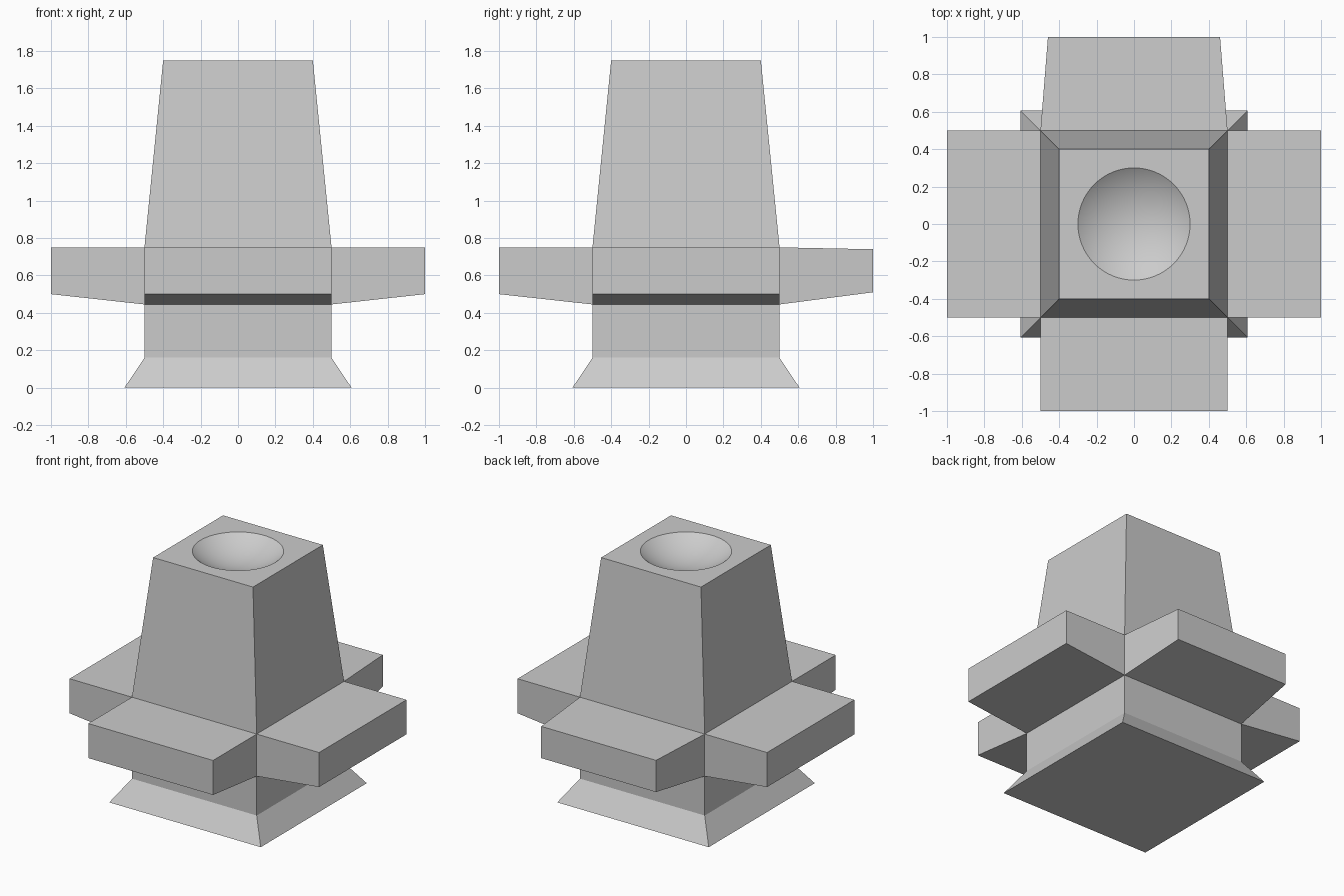
import bpy, bmesh
from mathutils import Vector

if "Cube" in bpy.data.objects:
    bpy.data.objects.remove(bpy.data.objects["Cube"])

# Square sections of the pedestal, bottom to top: (z, half width)
sections = [(0, 0.607), (0.16, 0.5), (0.445, 0.5), (0.75, 0.5), (1.75, 0.4)]
ARM_BAND = 2          # arms grow from the band above this section
corners = [(-1, -1), (1, -1), (1, 1), (-1, 1)]

bm = bmesh.new()
rings = [[bm.verts.new((x * h, y * h, z)) for x, y in corners] for z, h in sections]
bm.faces.new(rings[0][::-1])
bm.faces.new(rings[-1])
arm_faces = []
for level, (low, high) in enumerate(zip(rings, rings[1:])):
    for i in range(4):
        j = (i + 1) % 4
        face = bm.faces.new((low[i], low[j], high[j], high[i]))
        if level == ARM_BAND:
            arm_faces.append(face)
bm.normal_update()

# Four arms, each with an underside rising outward
for face in arm_faces:
    out = face.normal.copy()
    tip = bmesh.ops.extrude_discrete_faces(bm, faces=[face])["faces"][0]
    for v in tip.verts:
        v.co += out * 0.5
        v.co.z = max(v.co.z, 0.5)
    # The back arm narrows slightly towards its end
    if out.y > 0.5:
        centre = tip.calc_center_median()
        for v in tip.verts:
            v.co = centre + (v.co - centre) * 0.92

bmesh.ops.remove_doubles(bm, verts=bm.verts, dist=1e-5)
bmesh.ops.recalc_face_normals(bm, faces=bm.faces)
mesh = bpy.data.meshes.new("pedestal")
bm.to_mesh(mesh)
bm.free()
pedestal = bpy.data.objects.new("pedestal", mesh)
bpy.context.collection.objects.link(pedestal)

# Shallow round bowl in the top
bpy.ops.mesh.primitive_uv_sphere_add(segments=64, ring_count=64, radius=0.5,
                                     location=(0, 0, 2.15))
cutter = bpy.context.object
cutter.name = "bowl_cutter"
cutter.hide_render = True
cut = pedestal.modifiers.new("bowl", "BOOLEAN")
cut.operation = "DIFFERENCE"
cut.solver = "EXACT"
cut.object = cutter

bpy.ops.object.select_all(action="DESELECT")
pedestal.select_set(True)
bpy.context.view_layer.objects.active = pedestal
bpy.ops.object.modifier_apply(modifier=cut.name)
bpy.data.objects.remove(cutter)
bpy.ops.object.shade_smooth_by_angle(angle=0.5)
